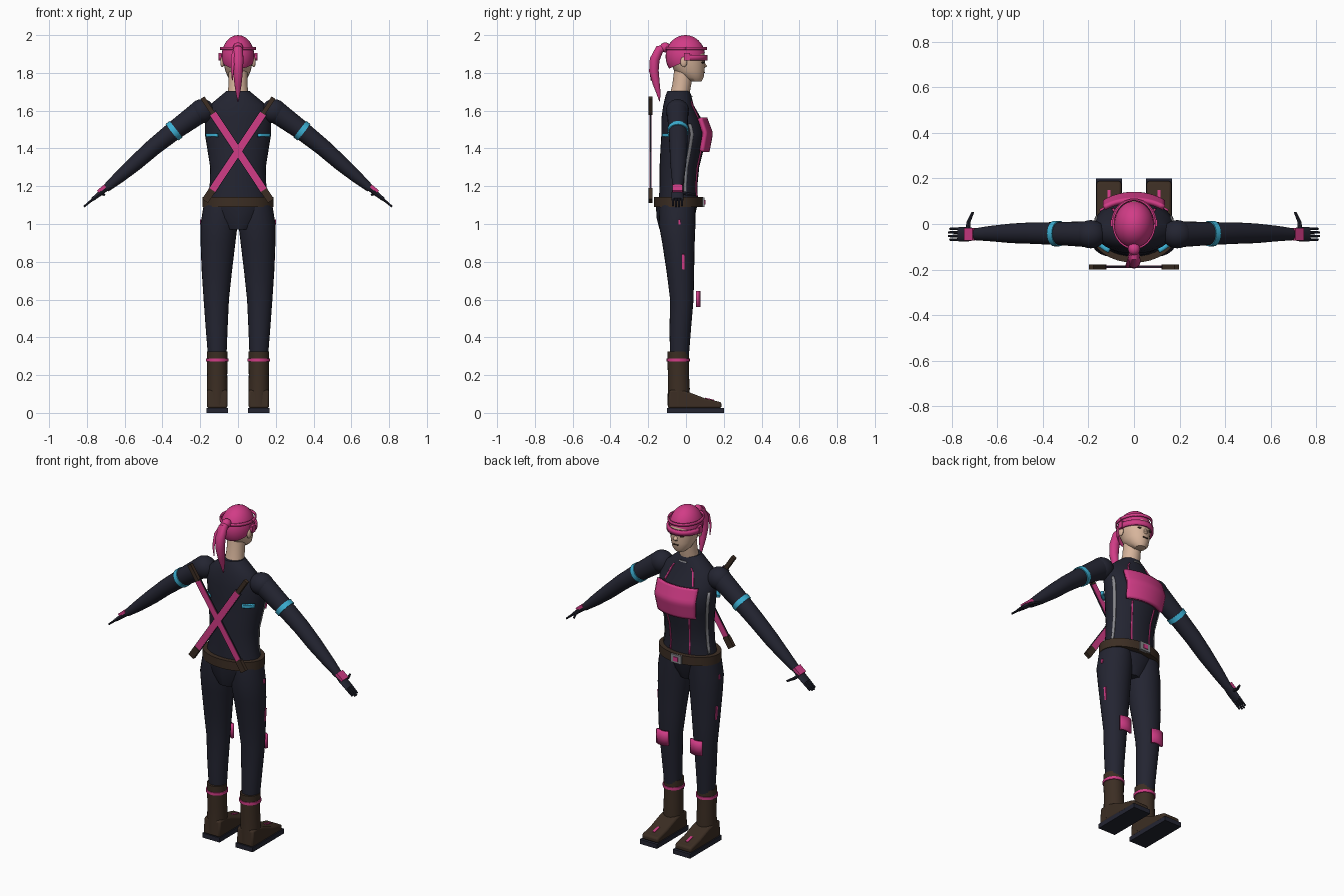
import bpy, bmesh, math
from mathutils import Vector, Matrix

cube = bpy.data.objects.get("Cube")
if cube:
    bpy.data.objects.remove(cube, do_unlink=True)

X, Y, Z = Vector((1, 0, 0)), Vector((0, 1, 0)), Vector((0, 0, 1))


def material(name, rgb):
    m = bpy.data.materials.new(name)
    m.use_nodes = True
    m.diffuse_color = (*rgb, 1)
    m.node_tree.nodes["Principled BSDF"].inputs["Base Color"].default_value = (*rgb, 1)
    return m


NAVY = material("dark navy cloth", (.017, .018, .031))
PINK = material("hot pink", (.64, .045, .24))
BROWN = material("dark brown leather", (.045, .027, .017))
SKIN = material("skin", (.68, .46, .33))
CYAN = material("cyan glow", (.045, .43, .65))
GREY = material("grey trim", (.25, .25, .27))


def finish(name, bm, mat, angle=40):
    bmesh.ops.recalc_face_normals(bm, faces=bm.faces)
    me = bpy.data.meshes.new(name)
    bm.to_mesh(me)
    bm.free()
    ob = bpy.data.objects.new(name, me)
    bpy.context.collection.objects.link(ob)
    me.materials.append(mat)
    bpy.ops.object.select_all(action='DESELECT')
    ob.select_set(True)
    bpy.context.view_layer.objects.active = ob
    bpy.ops.object.shade_smooth_by_angle(angle=math.radians(angle))
    return ob


def loft(name, rings, mat, side=X, tangent=None, n=24, angle=40):
    """Tube through rings of (centre, radius along side, radius across)."""
    bm = bmesh.new()
    pts = [Vector(r[0]) for r in rings]
    rows = []
    for i, (c, ra, rb) in enumerate(rings):
        t = tangent or (pts[min(i + 1, len(pts) - 1)] - pts[max(i - 1, 0)]).normalized()
        across = t.cross(side).normalized()
        rows.append([bm.verts.new(pts[i] + side * ra * math.cos(k * math.tau / n)
                                  + across * rb * math.sin(k * math.tau / n)) for k in range(n)])
    for a, b in zip(rows, rows[1:]):
        for k in range(n):
            bm.faces.new((a[k], a[(k + 1) % n], b[(k + 1) % n], b[k]))
    bm.faces.new(rows[0])
    bm.faces.new(rows[-1])
    return finish(name, bm, mat, angle)


def column(name, sections, mat, s=1, n=24):
    """Upright loft from (z, cx, cy, rx, ry)."""
    return loft(name, [((s * cx, cy, z), rx, ry) for z, cx, cy, rx, ry in sections], mat, tangent=Z, n=n)


def box(name, centre, size, mat, rot=Matrix.Identity(4)):
    bm = bmesh.new()
    bmesh.ops.create_cube(bm, size=1, matrix=Matrix.Translation(centre) @ rot @ Matrix.Diagonal((*size, 1)))
    return finish(name, bm, mat)


def ball(name, centre, size, mat, cut=None):
    bm = bmesh.new()
    bmesh.ops.create_uvsphere(bm, u_segments=28, v_segments=18, radius=1,
                              matrix=Matrix.Translation(centre) @ Matrix.Diagonal((*size, 1)))
    if cut:
        bmesh.ops.bisect_plane(bm, geom=bm.verts[:] + bm.edges[:] + bm.faces[:],
                               plane_co=cut[0], plane_no=cut[1], clear_inner=True)
    return finish(name, bm, mat)


def patch(name, fn, nu, nv, thick, mat):
    """Curved plate from a surface function of u and v."""
    bm = bmesh.new()
    g = [[bm.verts.new(fn(u / nu, v / nv)) for u in range(nu + 1)] for v in range(nv + 1)]
    for a, b in zip(g, g[1:]):
        for u in range(nu):
            bm.faces.new((a[u], a[u + 1], b[u + 1], b[u]))
    ob = finish(name, bm, mat)
    mod = ob.modifiers.new("thickness", 'SOLIDIFY')
    mod.thickness, mod.offset = thick, 0
    return ob


# Torso, pelvis and belt
TORSO = [(1.09, 0, -.04, .172, .105), (1.2, 0, -.04, .15, .1), (1.3, 0, -.035, .147, .105),
         (1.4, 0, -.02, .163, .115), (1.48, 0, -.01, .176, .12), (1.56, 0, -.025, .176, .105),
         (1.63, 0, -.04, .15, .08), (1.68, 0, -.04, .09, .068), (1.705, 0, -.04, .06, .058)]
column("torso", TORSO, NAVY, n=32)
column("pelvis", [(.97, 0, -.06, .07, .08), (1.03, 0, -.055, .13, .1), (1.1, 0, -.05, .175, .11)], NAVY, n=12)
column("belt", [(z, 0, -.04, .187, .13) for z in (1.09, 1.142)], BROWN, n=32)
box("buckle", (0, .09, 1.115), (.07, .016, .05), GREY)
box("buckle_inlay", (0, .099, 1.115), (.03, .006, .025), PINK)


def on_torso(a, z, off):
    lo, hi = next((p, q) for p, q in zip(TORSO, TORSO[1:]) if p[0] <= z <= q[0])
    f = (z - lo[0]) / (hi[0] - lo[0])
    cy, rx, ry = (p + (q - p) * f for p, q in zip(lo[2:], hi[2:]))
    return Vector(((rx + off) * math.cos(a), cy + (ry + off) * math.sin(a), z))


def torso_strip(name, a, width, z0, z1, mat, off=.002, thick=.006, lean=0, nu=3):
    return patch(name, lambda u, v: on_torso(a + lean * v + (u - .5) * width, z0 + (z1 - z0) * v, off),
                 nu, 14, thick, mat)


# Chest plate, seams and side trim
torso_strip("chest_plate", math.pi / 2, 1.45, 1.385, 1.56, PINK, off=.022, thick=.022, nu=14)
torso_strip("collar_mark", math.pi / 2, .5, 1.672, 1.68, GREY)
for s, tag in ((1, "left"), (-1, "right")):
    def ang(a):
        return math.pi / 2 - s * a
    torso_strip(tag + "_side_trim", ang(1.22), .13, 1.15, 1.53, GREY)
    torso_strip(tag + "_lower_seam", ang(.4), .06, 1.145, 1.385, PINK, lean=-s * .1)
    torso_strip(tag + "_upper_seam", ang(.55), .06, 1.56, 1.65, PINK, lean=s * .1)
    torso_strip(tag + "_back_light", ang(2.3), .45, 1.462, 1.48, CYAN, off=.012, thick=.02, nu=6)

# Neck, head and face
column("neck", [(1.68, 0, -.035, .056, .052), (1.74, 0, -.022, .05, .05), (1.82, 0, -.012, .05, .05)], SKIN)
column("head", [(1.755, 0, .05, .03, .032), (1.775, 0, .037, .052, .056), (1.81, 0, .018, .067, .08),
                (1.86, 0, .008, .078, .092), (1.92, 0, 0, .08, .097), (1.97, 0, -.005, .052, .065)], SKIN)
loft("nose", [((0, .085, 1.865), .008, .006), ((0, .104, 1.835), .013, .008), ((0, .09, 1.825), .011, .006)],
     SKIN, n=10)
box("mouth", (0, .096, 1.802), (.03, .008, .006), BROWN)

# Hair, headband, visor and ponytail
ball("hair", (0, -.003, 1.887), (.087, .105, .113), PINK, cut=((0, 0, 1.863), Vector((0, -.45, 1)).normalized()))


def head_band(z, h, rx, ry, a0, a1):
    def fn(u, v):
        a = a0 + (a1 - a0) * u
        return Vector((rx * math.cos(a), ry * math.sin(a), z + (v - .5) * h))
    return fn


patch("headband", head_band(1.93, .016, .091, .107, 0, math.tau), 36, 1, .008, PINK)
patch("visor", head_band(1.881, .03, .095, .107, -.1, math.pi + .1), 24, 1, .012, PINK)
ball("hair_knot", (0, -.11, 1.935), (.026, .028, .026), PINK)
loft("ponytail", [((0, -.1, 1.935), .016, .016), ((0, -.14, 1.925), .026, .024), ((0, -.166, 1.87), .029, .027),
                  ((0, -.17, 1.81), .026, .026), ((0, -.157, 1.74), .019, .019), ((0, -.145, 1.69), .011, .011),
                  ((0, -.14, 1.65), .002, .002)], PINK, n=14)
loft("ribbon", [((-.01, -.13, 1.945), .009, .004), ((-.025, -.175, 1.89), .011, .004),
                ((-.03, -.19, 1.82), .008, .004), ((-.03, -.185, 1.76), .002, .002)], PINK, n=8)

for s, tag in ((1, "left"), (-1, "right")):
    ball(tag + "_ear", (s * .083, -.012, 1.858), (.011, .018, .028), SKIN)
    ball(tag + "_eye", (s * .033, .087, 1.856), (.013, .008, .006), BROWN)
    box(tag + "_visor_hinge", (s * .095, .005, 1.885), (.016, .03, .04), PINK)

    # Shoulder, arm and glowing armband
    def at(x, y, z):
        return Vector((s * x, y, z))
    ball(tag + "_shoulder", at(.19, -.045, 1.597), (.068, .062, .064), NAVY)
    loft(tag + "_arm", [(at(.2, -.045, 1.595), .057, .06), (at(.34, -.042, 1.493), .05, .05),
                        (at(.45, -.04, 1.405), .047, .045), (at(.54, -.041, 1.325), .043, .041),
                        (at(.63, -.042, 1.247), .034, .032), (at(.7, -.045, 1.188), .026, .021)], NAVY, side=Y)
    loft(tag + "_armband", [(at(.328, -.042, 1.502), .056, .055), (at(.35, -.042, 1.485), .056, .055)],
         CYAN, side=Y)

    # Hand with fingers and wrist device
    loft(tag + "_palm", [(at(.69, -.045, 1.197), .024, .017), (at(.73, -.045, 1.163), .032, .014),
                         (at(.77, -.045, 1.13), .032, .01)], NAVY, side=Y, n=14)
    for i in range(4):
        y = -.069 + i * .016
        tip = .818 - .006 * abs(i - 1.5)
        loft(f"{tag}_finger_{i + 1}", [(at(.765, y, 1.134), .007, .007), (at(tip, y, 1.134 - (tip - .765) * .84),
                                                                         .005, .005)], NAVY, side=Y, n=8)
    loft(tag + "_thumb", [(at(.73, -.03, 1.165), .01, .01), (at(.727, .01, 1.16), .009, .009),
                          (at(.708, .052, 1.155), .006, .006)], NAVY, n=8)
    box(tag + "_wrist_device", at(.722, -.045, 1.186), (.05, .055, .018), PINK,
        Matrix.Rotation(s * .7, 4, 'Y'))

    # Leg, side marks and knee pad
    column(tag + "_leg", [(1.1, .092, -.045, .09, .095), (1, .1, -.047, .098, .097), (.9, .106, -.04, .092, .086),
                          (.75, .112, -.03, .08, .073), (.6, .115, -.022, .067, .062),
                          (.45, .113, -.03, .058, .057), (.3, .11, -.035, .049, .05)], NAVY, s)
    box(tag + "_thigh_mark", at(.19, -.015, .8), (.008, .014, .08), PINK, Matrix.Rotation(s * .08, 4, 'Y'))
    box(tag + "_hip_mark", at(.198, -.035, 1.01), (.008, .012, .025), PINK)
    patch(tag + "_knee_pad", lambda u, v: at(.112 + (u - .5) * .075, .07 - .04 * (2 * u - 1) ** 2 * .3,
                                             .56 + .085 * v), 8, 2, .014, PINK)

    # Boot with cuff ring, shoe and sole
    column(tag + "_boot", [(.04, .11, -.04, .055, .058), (.13, .11, -.038, .055, .058), (.2, .11, -.04, .053, .056),
                           (.325, .11, -.042, .055, .057)], BROWN, s)
    column(tag + "_boot_ring", [(z, .11, -.041, .06, .061) for z in (.272, .288)], PINK, s)
    profile = [(-.097, .025), (.188, .025), (.188, .056), (.1, .077), (.02, .108), (-.04, .125), (-.09, .12)]
    bm = bmesh.new()
    face = bm.faces.new([bm.verts.new(at(.056, y, z)) for y, z in profile])
    out = bmesh.ops.extrude_face_region(bm, geom=[face])
    bmesh.ops.translate(bm, vec=X * s * .108, verts=[v for v in out["geom"] if isinstance(v, bmesh.types.BMVert)])
    shoe = finish(tag + "_shoe", bm, BROWN)
    bev = shoe.modifiers.new("rounding", 'BEVEL')
    bev.width, bev.segments = .01, 2
    box(tag + "_sole", at(.11, .05, .0135), (.114, .3, .027), NAVY)
    box(tag + "_shoe_mark", at(.11, .125, .072), (.014, .05, .006), PINK, Matrix.Rotation(-.235, 4, 'X'))

    # Crossed back weapon: sheath, grip and end cap
    def along(k):
        return at(.2 * k, -.188, 1.385 + .302 * k)
    for part, k0, k1, w, d, mat in (("sheath", -.68, .66, .018, .006, PINK), ("edge", -.7, .68, .021, .0035, NAVY),
                                    ("grip", .66, .94, .012, .011, BROWN), ("end_cap", -.87, -.68, .019, .011, BROWN)):
        mid, d3 = (along(k0) + along(k1)) / 2, along(k1) - along(k0)
        box(f"{tag}_{part}", mid, (2 * w, 2 * d, d3.length), mat,
            Matrix.Rotation(math.atan2(d3.x, d3.z), 4, 'Y'))
